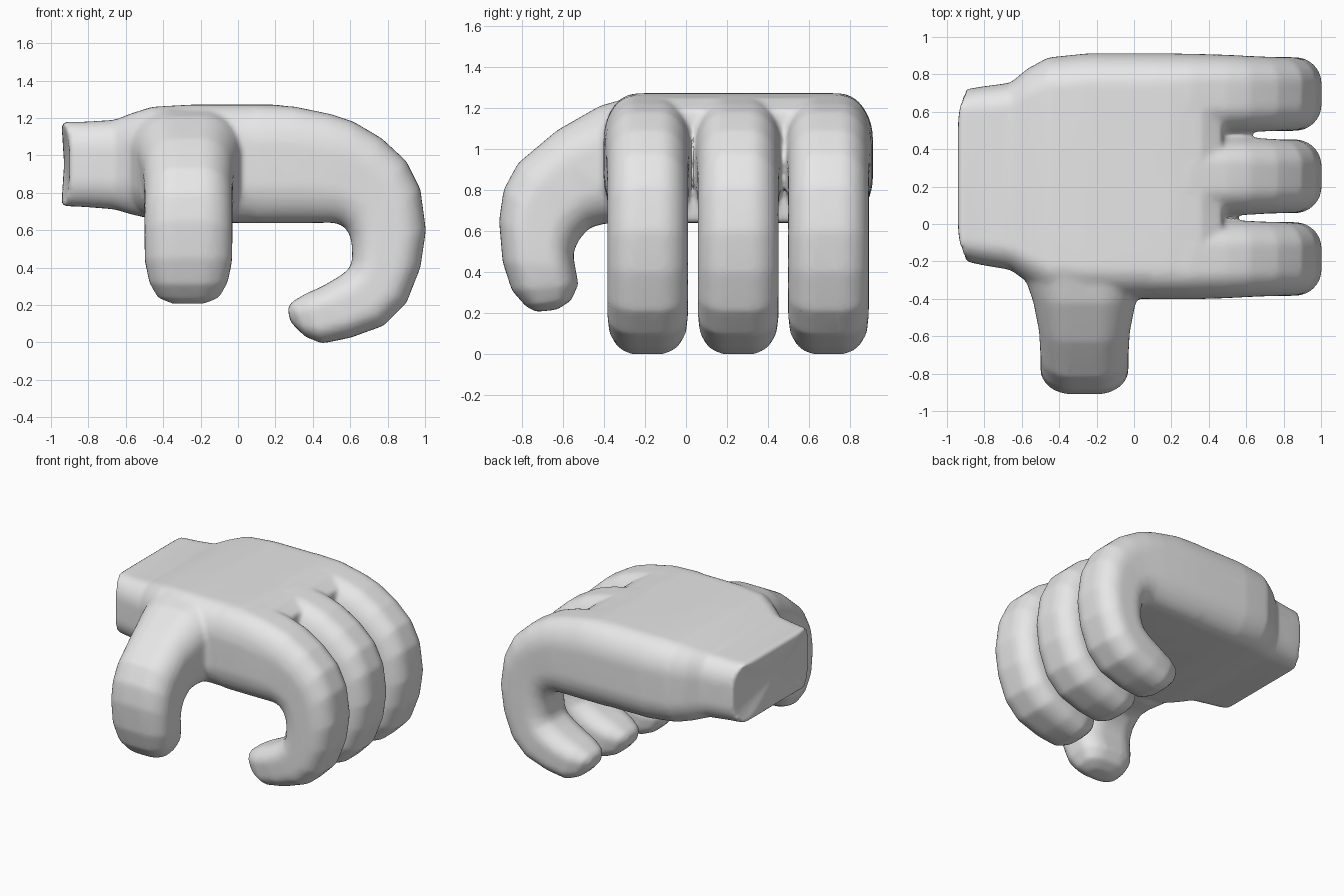
import bpy, bmesh, math
from mathutils import Vector

if "Cube" in bpy.data.objects:
    bpy.data.objects.remove(bpy.data.objects["Cube"])

N = 48  # points per cross-section


def ring(bm, c, u, v, ku, kv):
    """Rounded-rectangle section: half axes u, v; ku, kv = rounded share of each axis."""
    out = []
    for i in range(N):
        a = 2 * math.pi * (i + 0.5) / N
        cs, sn = math.cos(a), math.sin(a)
        p = math.copysign(1 - ku, cs) + ku * cs
        q = math.copysign(1 - kv, sn) + kv * sn
        out.append(bm.verts.new(c + u * p + v * q))
    return out


def loft(bm, rings, start, end):
    """Skin the rings and close both ends with fans."""
    faces = []
    for r, s in zip(rings, rings[1:]):
        for i in range(N):
            j = (i + 1) % N
            faces.append(bm.faces.new((r[i], r[j], s[j], s[i])))
    for r, tip in ((rings[0], start), (rings[-1], end)):
        t = bm.verts.new(tip)
        for i in range(N):
            faces.append(bm.faces.new((r[i], r[(i + 1) % N], t)))
    bmesh.ops.recalc_face_normals(bm, faces=faces)


def digit(bm, stations, place, k=0.72):
    """Tube from stations: outer point, inner point, half width."""
    rings, mids = [], []
    for ao, zo, ai, zi, w in stations:
        o, i = place(ao, zo, 0), place(ai, zi, 0)
        c = (o + i) / 2
        rings.append(ring(bm, c, place(0, 0, w) - place(0, 0, 0), (o - i) / 2, k, k))
        mids.append(c)
    loft(bm, rings, mids[0], mids[-1])


bm = bmesh.new()

# palm and wrist: x, y low, y high, z low, z high, bow of the wrist edge
palm = [(-1.0, -0.20, 0.72, 0.73, 1.18, 0.10),
        (-0.84, -0.22, 0.735, 0.725, 1.18, 0.03),
        (-0.66, -0.245, 0.755, 0.712, 1.19, 0),
        (-0.57, -0.31, 0.83, 0.685, 1.225, 0),
        (-0.46, -0.38, 0.89, 0.66, 1.26, 0),
        (-0.25, -0.40, 0.912, 0.64, 1.272, 0),
        (0.20, -0.40, 0.912, 0.638, 1.272, 0),
        (0.36, -0.395, 0.908, 0.638, 1.25, 0),
        (0.47, -0.38, 0.89, 0.64, 1.19, 0)]
rings = []
for x, y0, y1, z0, z1, bow in palm:
    cy, hy = (y0 + y1) / 2, (y1 - y0) / 2
    r = ring(bm, Vector((x, cy, (z0 + z1) / 2)), Vector((0, hy, 0)),
             Vector((0, 0, (z1 - z0) / 2)), 0.27, 0.7)
    for p in r:
        p.co.x += bow * ((p.co.y - cy) / hy) ** 2
    rings.append(r)
loft(bm, rings, Vector((-0.93, 0.26, 0.955)), Vector((0.49, 0.255, 0.92)))

# three curled fingers
finger = [(0.10, 1.27, 0.10, 0.64, 0.215),
          (0.30, 1.262, 0.33, 0.64, 0.215),
          (0.50, 1.22, 0.47, 0.64, 0.21),
          (0.62, 1.18, 0.51, 0.64, 0.205),
          (0.77, 1.09, 0.55, 0.63, 0.20),
          (0.90, 0.97, 0.585, 0.60, 0.197),
          (0.975, 0.82, 0.605, 0.55, 0.197),
          (1.005, 0.60, 0.61, 0.50, 0.197),
          (0.975, 0.40, 0.61, 0.44, 0.197),
          (0.90, 0.21, 0.595, 0.395, 0.197),
          (0.78, 0.09, 0.545, 0.355, 0.197),
          (0.60, 0.025, 0.45, 0.30, 0.19),
          (0.45, -0.005, 0.36, 0.26, 0.17),
          (0.36, 0.03, 0.285, 0.215, 0.13),
          (0.28, 0.11, 0.265, 0.18, 0.07)]
for y in (-0.187, 0.255, 0.695):
    digit(bm, finger, lambda a, z, w, y=y: Vector((a, y + w, z)))

# thumb bending down at the front
thumb = [(-0.28, 1.25, -0.28, 0.64, 0.32),
         (-0.42, 1.21, -0.40, 0.635, 0.275),
         (-0.63, 1.09, -0.47, 0.615, 0.243),
         (-0.82, 0.93, -0.52, 0.56, 0.235),
         (-0.89, 0.80, -0.54, 0.52, 0.235),
         (-0.912, 0.65, -0.55, 0.48, 0.235),
         (-0.895, 0.45, -0.54, 0.42, 0.233),
         (-0.85, 0.31, -0.525, 0.34, 0.21),
         (-0.78, 0.23, -0.56, 0.26, 0.165),
         (-0.73, 0.205, -0.63, 0.215, 0.09)]
digit(bm, thumb, lambda a, z, w: Vector((-0.265 + w, a, z)))

me = bpy.data.meshes.new("cartoon_hand")
bm.to_mesh(me)
bm.free()
hand = bpy.data.objects.new("cartoon_hand", me)
bpy.context.collection.objects.link(hand)

grey = bpy.data.materials.new("light grey")
grey.diffuse_color = (0.8, 0.8, 0.8, 1)
grey.use_nodes = True
grey.node_tree.nodes["Principled BSDF"].inputs["Base Color"].default_value = grey.diffuse_color
me.materials.append(grey)

# fuse the parts into one skin and soften the joints
m = hand.modifiers.new("fuse", 'REMESH')
m.mode = 'VOXEL'
m.voxel_size = 0.016
m.use_smooth_shade = True
m = hand.modifiers.new("soften", 'SMOOTH')
m.factor = 0.5
m.iterations = 8
m = hand.modifiers.new("reduce", 'DECIMATE')
m.ratio = 0.3

bpy.context.view_layer.objects.active = hand
hand.select_set(True)
bpy.ops.object.convert(target='MESH')
bpy.ops.object.shade_smooth_by_angle(angle=math.radians(50))
